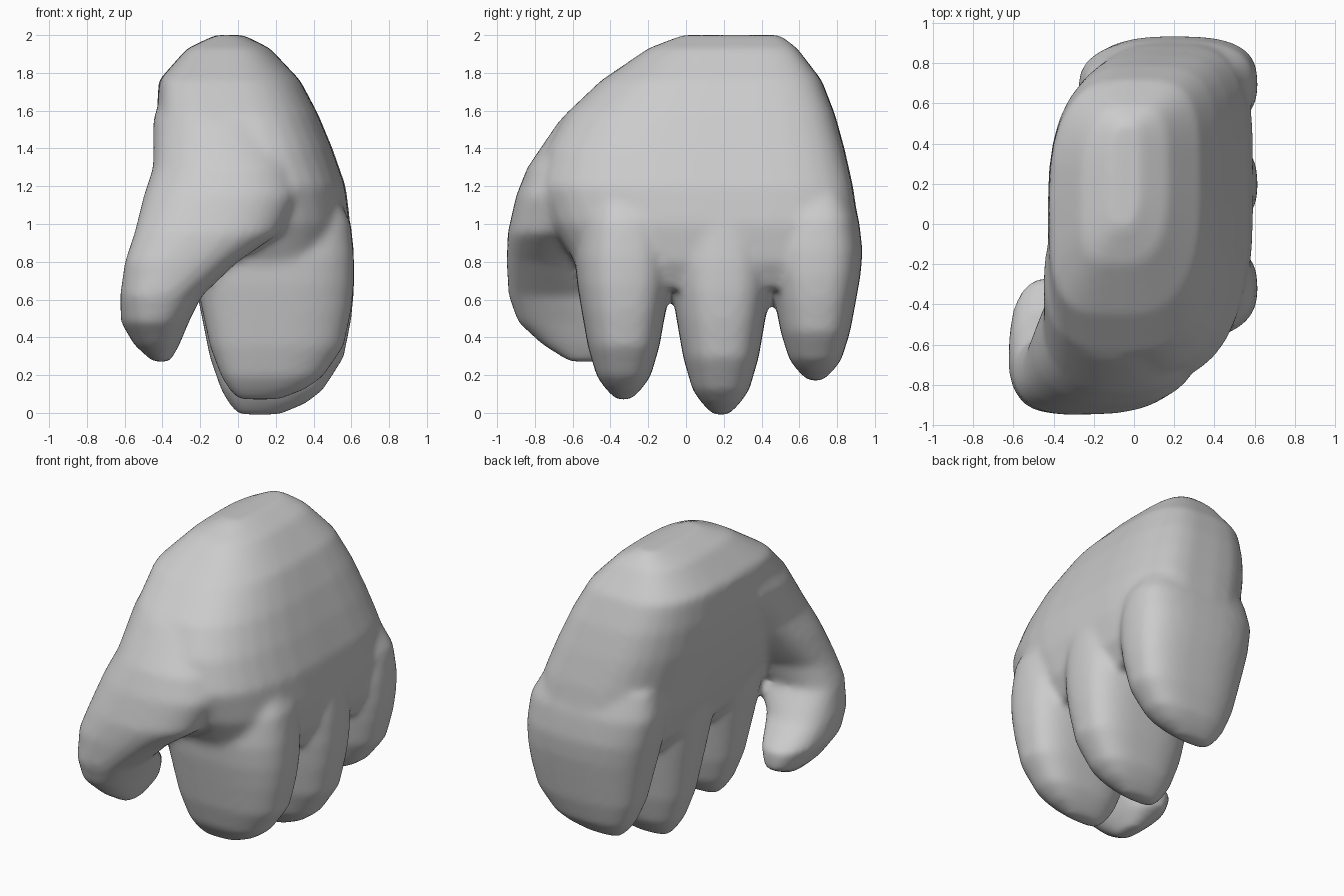
import bpy
import bmesh
from math import cos, sin, tau, copysign

if "Cube" in bpy.data.objects:
    bpy.data.objects.remove(bpy.data.objects["Cube"], do_unlink=True)

SIDES = 32


def rounded(value, power):
    return copysign(abs(value) ** (2 / power), value)


def loft(bm, sections, full, cut):
    """Skin rounded slices (z, x_min, x_max, y_min, y_max); two opposite corners are cut more."""
    rings = []
    for z, x_min, x_max, y_min, y_max in sections:
        ring = []
        for i in range(SIDES):
            angle = tau * i / SIDES
            power = full if cos(angle) * sin(angle) > 0 else cut
            x = (x_min + x_max + (x_max - x_min) * rounded(cos(angle), power)) / 2
            y = (y_min + y_max + (y_max - y_min) * rounded(sin(angle), power)) / 2
            ring.append(bm.verts.new((x, y, z)))
        rings.append(ring)
    for lower, upper in zip(rings, rings[1:]):
        for i in range(SIDES):
            j = (i + 1) % SIDES
            bm.faces.new((lower[i], lower[j], upper[j], upper[i]))
    bm.faces.new(rings[0][::-1])
    bm.faces.new(rings[-1])


bm = bmesh.new()

# Palm, from the knuckles up to the closed wrist
palm = [
    (0.66, -0.1, 0.5, -0.48, 0.8),
    (0.8, -0.22, 0.57, -0.59, 0.89),
    (1.0, -0.3, 0.595, -0.71, 0.915),
    (1.2, -0.36, 0.57, -0.78, 0.885),
    (1.4, -0.41, 0.5, -0.74, 0.84),
    (1.58, -0.43, 0.425, -0.64, 0.79),
    (1.76, -0.42, 0.33, -0.45, 0.72),
    (1.93, -0.27, 0.17, -0.2, 0.59),
    (2.0, -0.12, 0.03, -0.02, 0.5),
]
loft(bm, palm, 4.2, 2.5)

# Thumb, swelling out of the palm and curling back at its tip
thumb = [
    (0.27, -0.45, -0.36, -0.62, -0.45),
    (0.36, -0.55, -0.31, -0.76, -0.27),
    (0.48, -0.62, -0.26, -0.89, -0.27),
    (0.62, -0.625, -0.19, -0.94, -0.43),
    (0.8, -0.6, 0.0, -0.95, -0.54),
    (0.95, -0.55, 0.22, -0.945, -0.48),
    (1.15, -0.5, 0.33, -0.9, -0.3),
    (1.3, -0.45, 0.33, -0.84, -0.15),
    (1.55, -0.45, 0.25, -0.67, 0.15),
    (1.7, -0.4, 0.2, -0.45, 0.2),
]
loft(bm, thumb, 2.3, 2.3)

# Three fingers share one profile: height, inner x, outer x, half width
finger = [
    (0, 0.0, 0.22, 0.04),
    (0.06, -0.05, 0.36, 0.1),
    (0.13, -0.09, 0.45, 0.15),
    (0.3, -0.15, 0.56, 0.2),
    (0.5, -0.19, 0.6, 0.235),
    (0.65, -0.22, 0.615, 0.26),
    (0.8, -0.25, 0.615, 0.272),
    (1.0, -0.28, 0.595, 0.25),
    (1.2, -0.25, 0.5, 0.18),
]
for middle, tip, width in ((-0.33, 0.07, 0.95), (0.185, -0.01, 1), (0.685, 0.17, 0.92)):
    stretch = 1 - tip / 1.2
    slices = [(tip + z * stretch, inner, outer, middle - half * width, middle + half * width)
              for z, inner, outer, half in finger]
    loft(bm, slices, 3, 2.4)

mesh = bpy.data.meshes.new("hand")
bm.to_mesh(mesh)
bm.free()
hand = bpy.data.objects.new("hand", mesh)
bpy.context.collection.objects.link(hand)

# Fuse the parts into one skin and soften the joins
remesh = hand.modifiers.new("fuse", "REMESH")
remesh.mode = "VOXEL"
remesh.voxel_size = 0.02
remesh.use_smooth_shade = True
soften = hand.modifiers.new("soften", "SMOOTH")
soften.factor = 0.5
soften.iterations = 16

# Plain grey skin
grey = bpy.data.materials.new("soft grey")
grey.use_nodes = True
colour = (0.6, 0.6, 0.6, 1)
grey.diffuse_color = colour
grey.node_tree.nodes["Principled BSDF"].inputs["Base Color"].default_value = colour
mesh.materials.append(grey)
